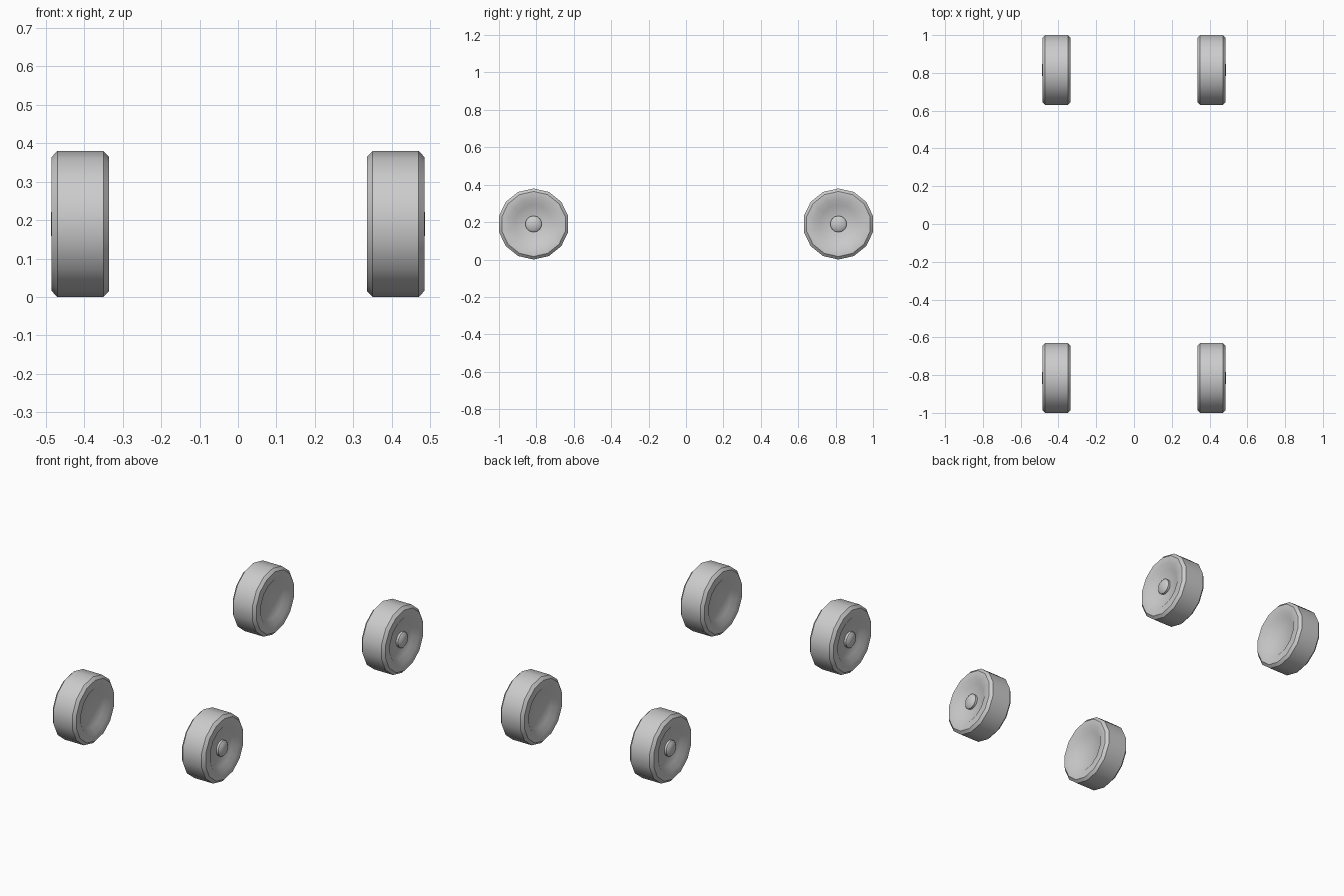
import bpy
import bmesh
from math import cos, sin, tau, radians

SIDES = 14
RADIUS = 0.19
AXLE_X = 0.41      # middle of each wheel
AXLE_Y = 0.815

cube = bpy.data.objects.get("Cube")
if cube:
    bpy.data.objects.remove(cube, do_unlink=True)

grey = bpy.data.materials.new("plain grey")
grey.use_nodes = True
colour = (0.6, 0.6, 0.6, 1)
grey.diffuse_color = colour
grey.node_tree.nodes["Principled BSDF"].inputs["Base Color"].default_value = colour


def lathe(name, profile, location, side):
    """Turn (x, radius) points about the x axis; a zero radius closes the end."""
    bm = bmesh.new()
    rings = []
    for x, r in profile:
        count = SIDES if r > 0 else 1
        rings.append([bm.verts.new((side * x, r * sin(tau * i / SIDES), r * cos(tau * i / SIDES)))
                      for i in range(count)])
    for a, b in zip(rings, rings[1:]):
        for i in range(SIDES):
            j = (i + 1) % SIDES
            corners = [a[i % len(a)], a[j % len(a)], b[j % len(b)], b[i % len(b)]]
            bm.faces.new(list(dict.fromkeys(corners)))
    bmesh.ops.recalc_face_normals(bm, faces=bm.faces)
    mesh = bpy.data.meshes.new(name)
    bm.to_mesh(mesh)
    bm.free()
    mesh.materials.append(grey)
    obj = bpy.data.objects.new(name, mesh)
    obj.location = location
    bpy.context.collection.objects.link(obj)
    bpy.ops.object.select_all(action="DESELECT")
    obj.select_set(True)
    bpy.context.view_layer.objects.active = obj
    bpy.ops.object.shade_smooth_by_angle(angle=radians(42))


# Half of the wheel section: dished centre, flat rim, bevelled shoulder
half = [(0.053, 0), (0.053, 0.102), (0.075, 0.132), (0.075, 0.174), (0.06, RADIUS)]
wheel = half + [(-x, r) for x, r in reversed(half)]

# Bevelled cap standing in the outer dish
hub = [(0.045, 0), (0.045, 0.044), (0.066, 0.044), (0.077, 0.03), (0.077, 0)]

for end, y in (("front", -AXLE_Y), ("rear", AXLE_Y)):
    for hand, side in (("left", 1), ("right", -1)):
        centre = (side * AXLE_X, y, RADIUS)
        lathe(f"{end}_{hand}_wheel", wheel, centre, side)
        lathe(f"{end}_{hand}_hub_cap", hub, centre, side)
